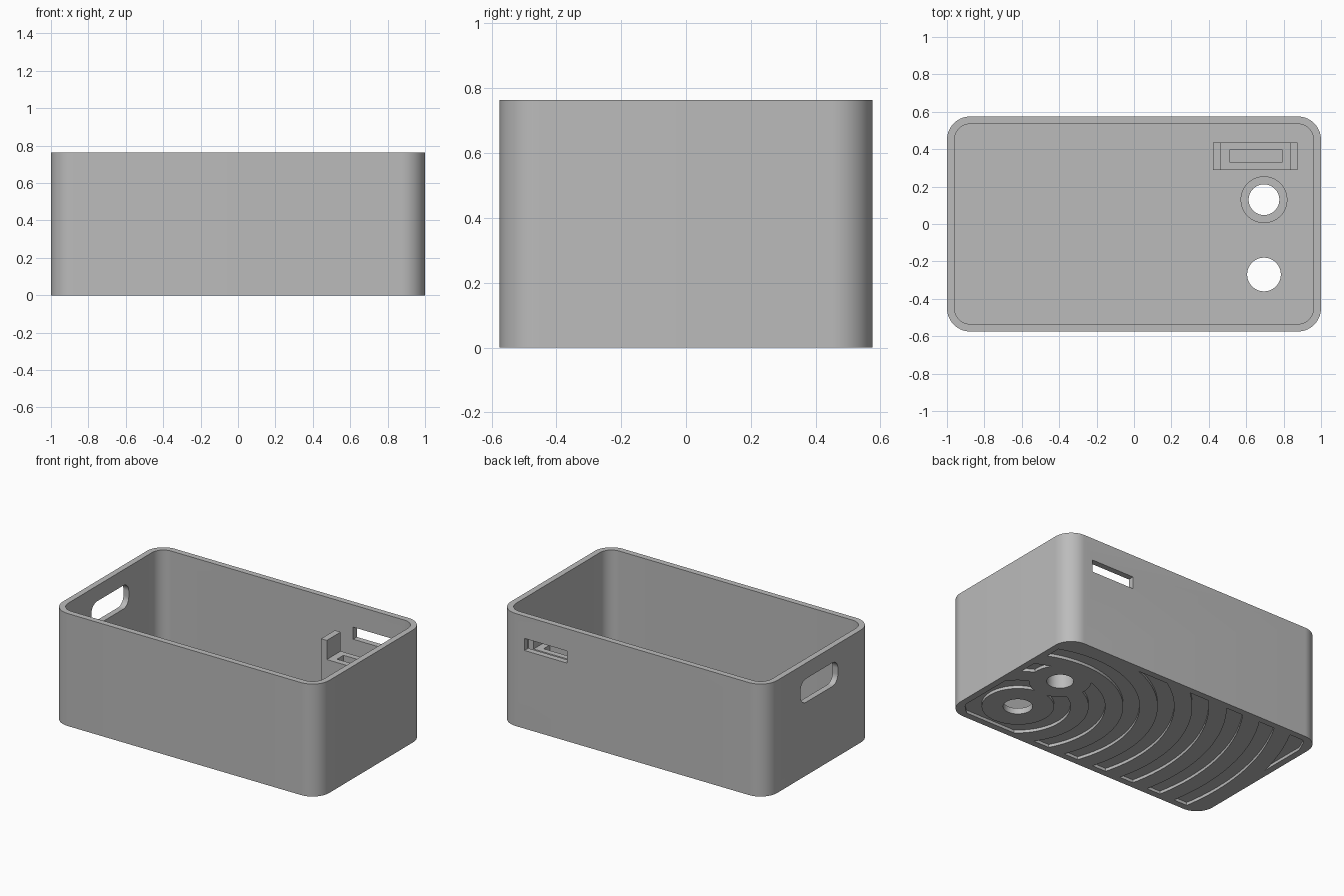
import bpy, bmesh, math

old = bpy.data.objects.get("Cube")
if old:
    bpy.data.objects.remove(old)

grey = bpy.data.materials.new("light_grey_plastic")
grey.use_nodes = True
COLOUR = (0.5, 0.5, 0.5, 1)
grey.diffuse_color = COLOUR
grey.node_tree.nodes["Principled BSDF"].inputs["Base Color"].default_value = COLOUR

HX, HY, HEIGHT, WALL, FLOOR = 1.0, 0.575, 0.763, 0.04, 0.04
DRAIN = (0.695, -0.27)
PIPE = (0.695, 0.13)


def finish(bm, name):
    bmesh.ops.recalc_face_normals(bm, faces=bm.faces)
    mesh = bpy.data.meshes.new(name)
    bm.to_mesh(mesh)
    bm.free()
    mesh.materials.append(grey)
    ob = bpy.data.objects.new(name, mesh)
    bpy.context.collection.objects.link(ob)
    return ob


def prism(name, outline, z0, z1):
    bm = bmesh.new()
    face = bm.faces.new([bm.verts.new((x, y, z0)) for x, y in outline])
    top = bmesh.ops.extrude_face_region(bm, geom=[face])["geom"]
    for v in top:
        if isinstance(v, bmesh.types.BMVert):
            v.co.z = z1
    return finish(bm, name)


def rounded(hx, hy, r, n=14):
    pts = []
    for k, (sx, sy) in enumerate([(1, 1), (-1, 1), (-1, -1), (1, -1)]):
        for i in range(n + 1):
            a = math.pi / 2 * (k + i / n)
            pts.append((sx * (hx - r) + r * math.cos(a), sy * (hy - r) + r * math.sin(a)))
    return pts


def circle(centre, r, n=64):
    return [(centre[0] + r * math.cos(2 * math.pi * i / n),
             centre[1] + r * math.sin(2 * math.pi * i / n)) for i in range(n)]


def box(name, x0, x1, y0, y1, z0, z1):
    return prism(name, [(x0, y0), (x1, y0), (x1, y1), (x0, y1)], z0, z1)


def combine(ob, tool, operation="DIFFERENCE"):
    mod = ob.modifiers.new("cut", "BOOLEAN")
    mod.operation, mod.object, mod.solver = operation, tool, "EXACT"
    bpy.context.view_layer.objects.active = ob
    bpy.ops.object.modifier_apply(modifier=mod.name)
    bpy.data.objects.remove(tool)


def groove_rings(count, first, step, width, depth):
    # concentric square-section rings around the drain hole
    bm = bmesh.new()
    n = 128
    for k in range(count):
        r0 = first + k * step
        section = [(r0, -0.05), (r0 + width, -0.05), (r0 + width, depth), (r0, depth)]
        loops = []
        for i in range(n):
            a = 2 * math.pi * i / n
            loops.append([bm.verts.new((DRAIN[0] + r * math.cos(a),
                                        DRAIN[1] + r * math.sin(a), z)) for r, z in section])
        for i in range(n):
            a, b = loops[i], loops[(i + 1) % n]
            for j in range(4):
                m = (j + 1) % 4
                bm.faces.new((a[j], b[j], b[m], a[m]))
    return finish(bm, "groove_cutter")


# Open tub with rounded corners
tub = prism("tub", rounded(HX, HY, 0.125), 0, HEIGHT)
combine(tub, prism("cavity", rounded(HX - WALL, HY - WALL, 0.085), FLOOR, 1))

# Curved grooves under the floor, kept clear of the rim and of the pipe
grooves = groove_rings(8, 0.22, 0.21, 0.1, 0.02)
combine(grooves, prism("groove_limit", rounded(0.955, 0.53, 0.08), -0.04, 0.1), "INTERSECT")
combine(grooves, prism("pipe_margin", circle(PIPE, 0.19), -0.1, 0.2))
combine(tub, grooves)

# Drain holes, cable window and hand slot
combine(tub, prism("drain_cutter", circle(DRAIN, 0.09), -0.1, 0.2))
combine(tub, prism("pipe_cutter", circle(PIPE, 0.082), -0.1, 0.2))
combine(tub, box("window_cutter", 0.49, 0.81, 0.5, 0.65, 0.53, 0.612))
slot = prism("slot_cutter", rounded(0.08, 0.2, 0.06), -0.1, 0.1)
slot.rotation_euler.y = math.pi / 2
slot.location = (-1, 0, 0.577)
bpy.context.view_layer.update()
combine(tub, slot)

# Overflow pipe standing on the floor
pipe = prism("overflow_pipe", circle(PIPE, 0.125), FLOOR, 0.25)
combine(pipe, prism("pipe_bore", circle(PIPE, 0.082), -0.1, 0.5))

# Hollow bracket with two end posts
bracket = box("bracket", 0.422, 0.875, 0.288, 0.437, FLOOR, 0.61)
combine(bracket, box("seat_cutter", 0.465, 0.838, 0.2, 0.5, 0.48, 0.8))
combine(bracket, box("pocket_cutter", 0.513, 0.79, 0.329, 0.398, FLOOR - 0.02, 0.6))

for ob in (tub, pipe, bracket):
    bpy.ops.object.select_all(action="DESELECT")
    ob.select_set(True)
    bpy.context.view_layer.objects.active = ob
    bpy.ops.object.shade_smooth_by_angle(angle=math.radians(30))
